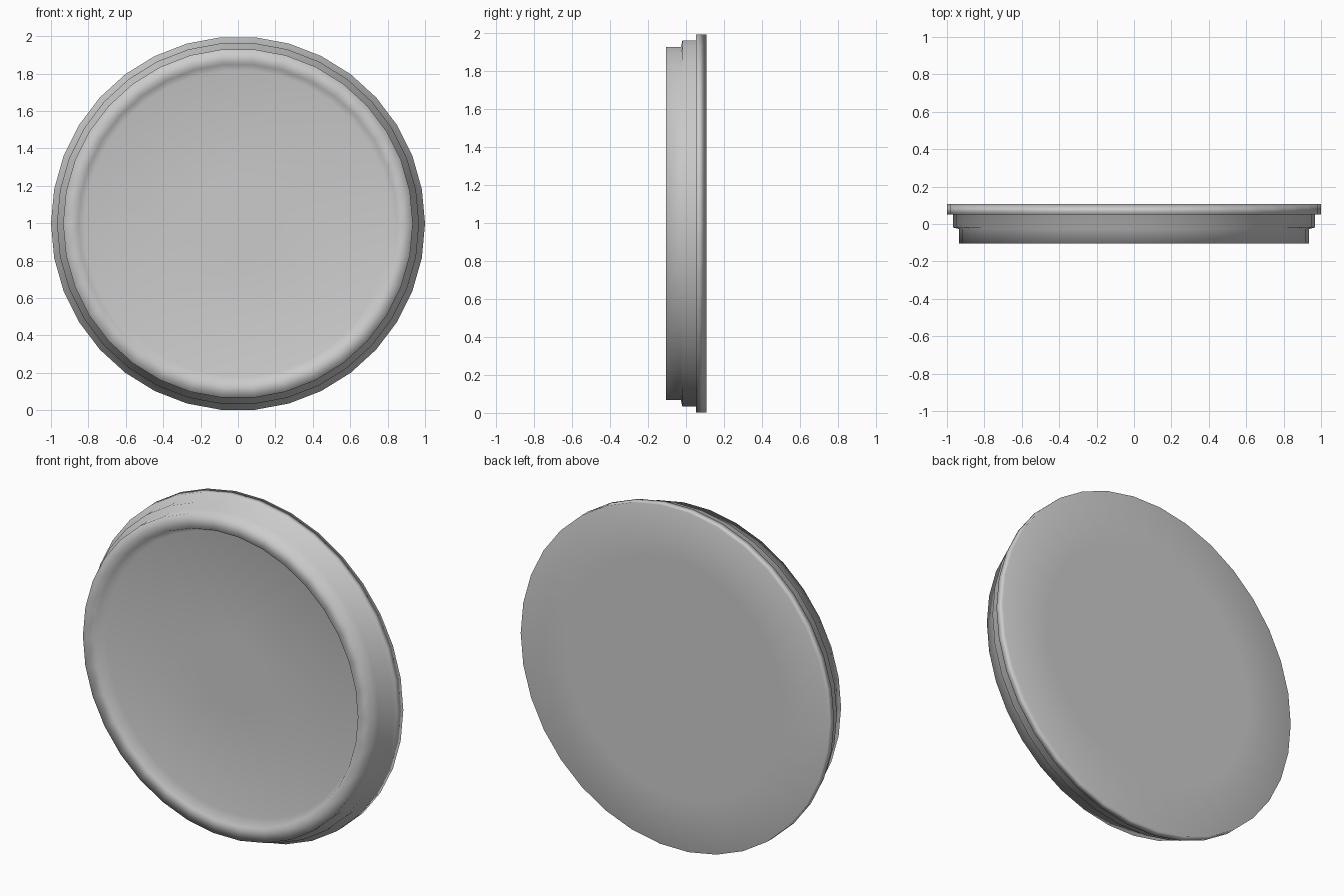
import bpy, bmesh
from math import cos, sin, pi

if "Cube" in bpy.data.objects:
    bpy.data.objects.remove(bpy.data.objects["Cube"])

SIDES = 34

def lathe(name, profile, cz):
    """Spin (radius, y) points about the y axis; both ends closed with caps."""
    bm = bmesh.new()
    rings = []
    for r, y in profile:
        rings.append([bm.verts.new((r * cos(2 * pi * i / SIDES), y,
                                    cz + r * sin(2 * pi * i / SIDES)))
                      for i in range(SIDES)])
    for a, b in zip(rings, rings[1:]):
        for i in range(SIDES):
            j = (i + 1) % SIDES
            bm.faces.new((a[i], a[j], b[j], b[i]))
    bm.faces.new(rings[0])
    bm.faces.new(rings[-1])
    bmesh.ops.recalc_face_normals(bm, faces=bm.faces)
    for f in bm.faces:
        f.smooth = True
    me = bpy.data.meshes.new(name)
    bm.to_mesh(me)
    bm.free()
    ob = bpy.data.objects.new(name, me)
    bpy.context.collection.objects.link(ob)
    # large flat faces dominate the shading
    ob.modifiers.new("weighted", "WEIGHTED_NORMAL").mode = "FACE_AREA"
    return ob

# Stepped round dish: hollow front, raised lip, two outer steps, flat back
profile = [
    (0.22, -0.045), (0.82, -0.045), (0.853, -0.105),   # dish floor and wall
    (0.935, -0.105), (0.935, -0.027),                # front lip
    (0.968, -0.019), (0.968, 0.052),                 # middle step
    (1.0, 0.052), (1.0, 0.107), (0.70, 0.107),       # back flange and plate
]
lathe("stepped_dish", profile, 0.998)
